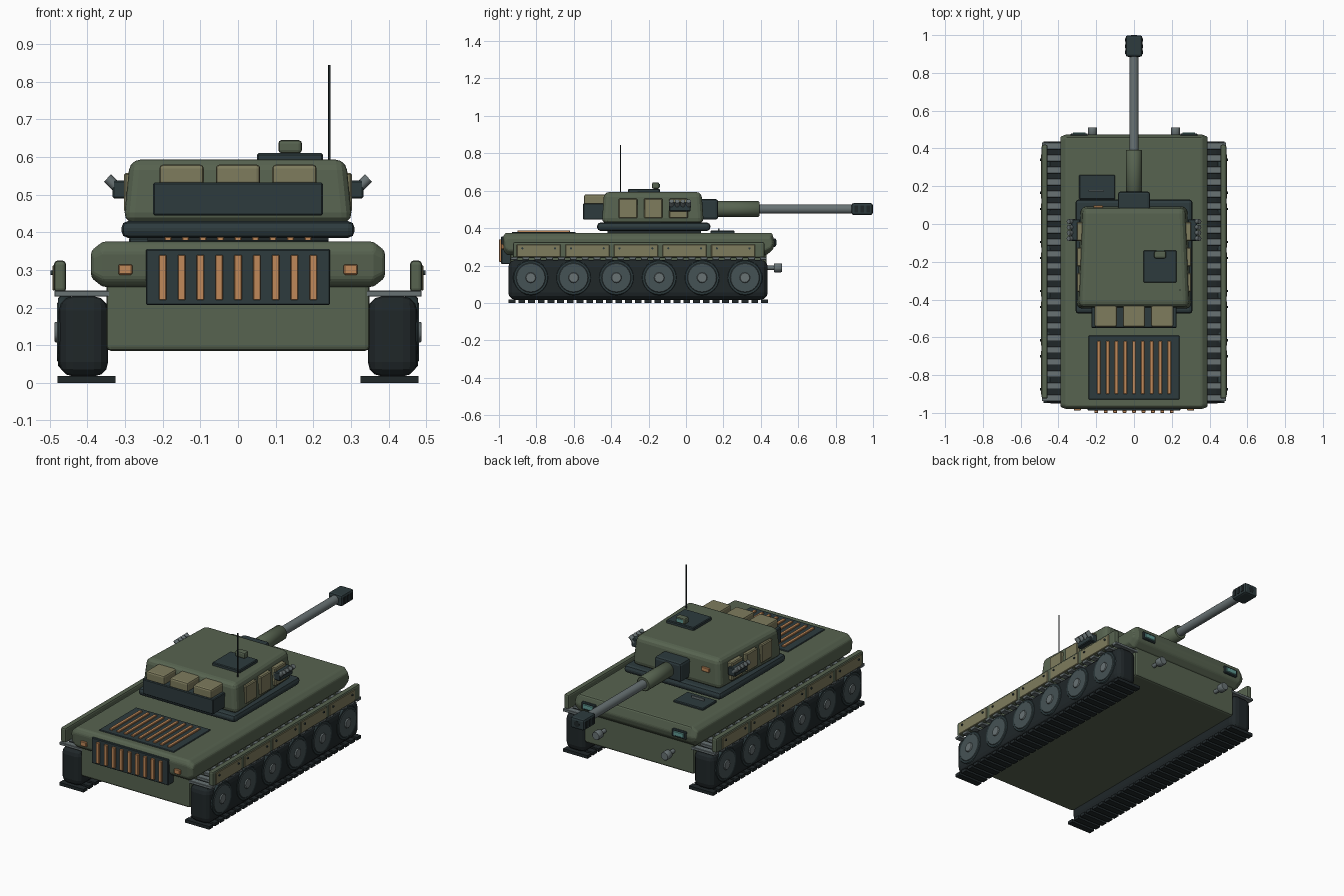
import bpy, bmesh, math
from mathutils import Vector, Matrix

if "Cube" in bpy.data.objects:
    bpy.data.objects.remove(bpy.data.objects["Cube"])


def mat(name, c):
    m = bpy.data.materials.new(name)
    m.diffuse_color = (*c, 1)
    m.use_nodes = True
    m.node_tree.nodes["Principled BSDF"].inputs["Base Color"].default_value = m.diffuse_color
    return m


GREEN = mat("olive", (0.095, 0.125, 0.08))
DARK = mat("dark_steel", (0.026, 0.043, 0.047))
BLACK = mat("rubber", (0.014, 0.02, 0.022))
TAN = mat("canvas", (0.21, 0.2, 0.11))
COPPER = mat("copper", (0.53, 0.25, 0.1))
GREY = mat("steel", (0.14, 0.17, 0.175))
WHEEL = mat("wheel_paint", (0.06, 0.085, 0.09))
GLASS = mat("teal_glass", (0.12, 0.33, 0.3))


def finish(name, bm, m, bevel=0, seg=2):
    me = bpy.data.meshes.new(name)
    bmesh.ops.recalc_face_normals(bm, faces=bm.faces)
    bm.to_mesh(me)
    bm.free()
    me.materials.append(m)
    ob = bpy.data.objects.new(name, me)
    bpy.context.collection.objects.link(ob)
    if bevel:
        b = ob.modifiers.new("bevel", 'BEVEL')
        b.width, b.segments, b.limit_method = bevel, seg, 'ANGLE'
    return ob


def box(name, x, y, z, m, bevel=0, seg=2, shape=None):
    """Box from (min, max) pairs; shape optionally remaps each vertex."""
    bm = bmesh.new()
    bmesh.ops.create_cube(bm, size=1)
    for v in bm.verts:
        u = v.co + Vector((.5, .5, .5))
        v.co = [a[0] + (a[1] - a[0]) * t for a, t in zip((x, y, z), u)]
        if shape:
            v.co = shape(v.co.copy())
    return finish(name, bm, m, bevel, seg)


def sx(s, a, b):
    return tuple(sorted((s * a, s * b)))


def rod(name, p, q, r, m, sides=16, bevel=0, smooth=True):
    p, q = Vector(p), Vector(q)
    bm = bmesh.new()
    rot = (q - p).to_track_quat('Z', 'Y').to_matrix().to_4x4()
    bmesh.ops.create_cone(bm, cap_ends=True, segments=sides, radius1=r, radius2=r,
                          depth=(q - p).length, matrix=Matrix.Translation((p + q) / 2) @ rot)
    for f in bm.faces:
        f.smooth = smooth and len(f.verts) == 4
    return finish(name, bm, m, bevel, 1)


# hull
box("lower_hull", (-.35, .35), (-.94, .43), (.085, .27), GREEN, .012)


def hull_shape(v):
    if v.z < .3:
        v.x *= .9
        v.y += .02 if v.y < 0 else -.03
    return v


bm = bmesh.new()
# upper hull side section swept across the width, sides chamfered
prof = [(-.975, .275), (-.955, .255), (.43, .255), (.465, .285), (.475, .32), (.46, .375), (-.965, .375), (-.98, .35)]
rows = []
for x, k in ((-.39, .96), (-.36, 1), (.36, 1), (.39, .96)):
    rows.append([bm.verts.new((x, -.25 + (y + .25) * (.985 if k < 1 else 1),
                               .315 + (z - .315) * (.6 if k < 1 else 1))) for y, z in prof])
for a, b in zip(rows, rows[1:]):
    for i in range(len(prof)):
        j = (i + 1) % len(prof)
        bm.faces.new((a[i], a[j], b[j], b[i]))
bm.faces.new(rows[0])
bm.faces.new(rows[-1])
finish("upper_hull", bm, GREEN, .008)

# engine deck and rear grilles
box("deck_grille", (-.24, .24), (-.93, -.59), (.37, .38), DARK, .003, 1)
box("rear_grille", (-.245, .245), (-.988, -.93), (.207, .355), DARK, .003, 1)
for i in range(9):
    x = (i - 4) * .0465
    box("deck_slat", (x - .009, x + .009), (-.9, -.62), (.376, .388), COPPER, .002, 1)
    x = (i - 4) * .05
    box("rear_slat", (x - .01, x + .01), (-1, -.98), (.22, .34), COPPER, .002, 1)

# driver hatch with handle
box("driver_hatch", (-.29, -.1), (.13, .26), (.37, .386), DARK, .004, 1)
box("driver_hatch_handle", (-.24, -.16), (.172, .18), (.386, .398), GREY)

for s in (-1, 1):
    # lamps and tow points
    box("tail_light", sx(s, .281, .318), (-.988, -.96), (.287, .315), COPPER, .003, 1)
    box("headlight_frame", sx(s, .245, .335), (.45, .48), (.3, .345), DARK, .004, 1)
    box("headlight", sx(s, .257, .323), (.475, .485), (.309, .336), GLASS, .003, 1)
    rod("tow_point", (s * .22, .425, .188), (s * .22, .475, .188), .012, GREY, 10)
    rod("tow_point_head", (s * .22, .47, .188), (s * .22, .512, .188), .025, GREY, 10, .003)

    # track body
    box("track", sx(s, .345, .476), (-.95, .437), (.017, .23), BLACK, .038, 3)
    for i in range(27):
        y = -.93 + i * .0519
        box("track_pad", sx(s, .325, .48), (y - .018, y + .018), (0, .018), BLACK)
    for i in range(22):
        y = -.92 + i * .0635
        box("fender_bar", sx(s, .335, .488), (y - .018, y + .018), (.229, .245), GREY, .002, 1)

    # road wheels
    for i in range(6):
        y = -.83 + i * .229
        rod("road_wheel_tyre", (s * .44, y, .135), (s * .478, y, .135), .095, DARK, 24, .005)
        rod("road_wheel", (s * .44, y, .135), (s * .481, y, .135), .08, WHEEL, 24, .004)
        rod("wheel_hub", (s * .47, y, .135), (s * .487, y, .135), .028, GREY, 12, .003)

    # side skirt with canvas panels and rivets
    box("skirt", sx(s, .457, .489), (-.925, .42), (.24, .325), GREEN, .01)
    for i in range(5):
        y0 = -.905 + i * .26
        box("skirt_panel", sx(s, .47, .493), (y0, y0 + .235), (.245, .313), TAN, .003, 1)
        for y in (y0 + .03, y0 + .205):
            rod("rivet", (s * .49, y, .292), (s * .498, y, .292), .006, DARK, 8)

# turret ring
box("turret_ring", (-.31, .31), (-.475, .13), (.385, .43), DARK, .018)
box("turret_ring_base", (-.24, .24), (-.42, .08), (.37, .39), BLACK)


# turret body, tapered to the top and to the muzzle end
def turret_shape(v):
    if v.y > 0:
        v.x *= .93
    if v.z > .5:
        v.x *= .945
        v.y += .012 if v.y < 0 else -.012
    return v


box("turret", (-.305, .305), (-.45, .095), (.425, .593), GREEN, .028, 3, turret_shape)
box("turret_lamp", (-.215, -.165), (.07, .098), (.51, .535), COPPER, .003, 1)

# rear stowage bustle with bags
box("bustle", (-.226, .226), (-.55, -.42), (.445, .532), DARK, .004, 1)
for x in (-.15, 0, .15):
    box("stowage_bag", (x - .059, x + .059), (-.545, -.425), (.525, .58), TAN, .01)

for s in (-1, 1):
    # turret cheek panels
    for y in (-.36, -.225, -.09):
        box("turret_panel", sx(s, .27, .303), (y, y + .1), (.453, .558), TAN, .005, 1)
    # smoke launchers
    box("launcher_block", sx(s, .285, .333), (-.09, .025), (.49, .538), DARK, .004, 1)
    for i in range(4):
        y = -.077 + i * .03
        rod("launcher_tube", (s * .315, y, .513), (s * .347, y, .544), .0135, GREY, 10)

# commander hatch, sight and antenna
box("commander_hatch", (.05, .226), (-.31, -.14), (.585, .61), DARK, .004, 1)
box("sight", (.107, .17), (-.182, -.143), (.61, .645), GREEN, .009)
box("sight_glass", (.118, .159), (-.15, -.14), (.618, .637), GLASS)
rod("antenna", (.243, -.35, .57), (.243, -.35, .845), .0032, BLACK, 8)

# gun
box("mantlet", (-.085, .085), (.07, .172), (.445, .555), DARK, .014)
rod("gun_sleeve", (0, .15, .502), (0, .392, .502), .042, GREEN, 20, .004)
rod("gun_barrel", (0, .38, .502), (0, .91, .502), .025, GREY, 20)
box("muzzle_brake", (-.044, .044), (.885, .999), (.47, .534), DARK, .012)
rod("muzzle_bore", (0, .99, .502), (0, 1, .502), .017, BLACK, 16)
for s in (-1, 1):
    for y in (.91, .942, .974):
        box("muzzle_slot", sx(s, .035, .047), (y - .009, y + .009), (.484, .52), BLACK)
